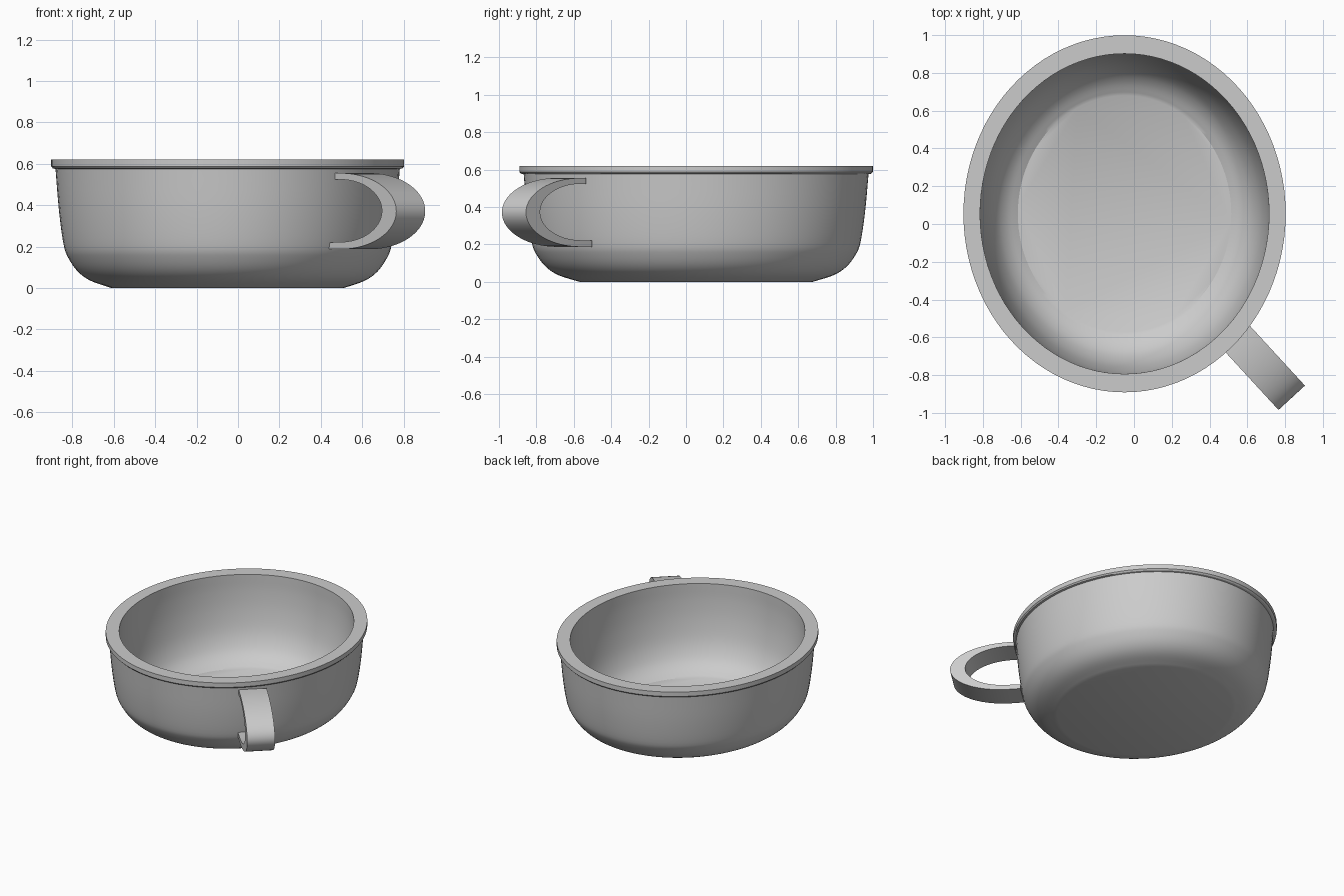
import bpy, bmesh, math
from mathutils import Matrix, Vector

cube = bpy.data.objects.get("Cube")
if cube:
    bpy.data.objects.remove(cube, do_unlink=True)

SEGMENTS = 96
CENTRE = Vector((-0.05, 0.054, 0))
STRETCH = 1.108  # bowl is longer in y than in x

grey = bpy.data.materials.new("light_grey")
grey.use_nodes = True
colour = (0.6, 0.6, 0.6, 1)
grey.diffuse_color = colour
grey.node_tree.nodes["Principled BSDF"].inputs["Base Color"].default_value = colour


def finish(name, bm, recalc=False):
    if recalc:
        bmesh.ops.recalc_face_normals(bm, faces=bm.faces)
    mesh = bpy.data.meshes.new(name)
    bm.to_mesh(mesh)
    bm.free()
    mesh.materials.append(grey)
    obj = bpy.data.objects.new(name, mesh)
    bpy.context.collection.objects.link(obj)
    bpy.ops.object.select_all(action='DESELECT')
    obj.select_set(True)
    bpy.context.view_layer.objects.active = obj
    bpy.ops.object.shade_smooth_by_angle(angle=math.radians(30))
    return obj


def smooth_path(points, steps=4):
    """Catmull-Rom curve through the points."""
    p = [Vector(q) for q in points]
    p = [2 * p[0] - p[1]] + p + [2 * p[-1] - p[-2]]
    out = []
    for a, b, c, d in zip(p, p[1:], p[2:], p[3:]):
        for i in range(steps):
            t = i / steps
            out.append(0.5 * (2 * b + (c - a) * t + (2 * a - 5 * b + 4 * c - d) * t * t
                              + (3 * b - a - 3 * c + d) * t ** 3))
    return out + [p[-2]]


def lathe(name, profile, cap_start=False, cap_end=False):
    """Turn a radius/height profile into an oval vessel wall."""
    bm = bmesh.new()
    rings = []
    for r, z in profile:
        rings.append([bm.verts.new(CENTRE + Vector((r * math.cos(a), r * STRETCH * math.sin(a), z)))
                      for a in (math.tau * i / SEGMENTS for i in range(SEGMENTS))])
    for low, high in zip(rings, rings[1:]):
        for i in range(SEGMENTS):
            j = (i + 1) % SEGMENTS
            bm.faces.new((low[i], low[j], high[j], high[i]))
    if cap_start:
        bm.faces.new(rings[0][::-1])
    if cap_end:
        bm.faces.new(rings[-1])
    return finish(name, bm)


# Outer wall with the flat base
lathe("bowl_outside", smooth_path([(0.563, 0), (0.663, 0.035), (0.725, 0.08), (0.77, 0.145),
                                   (0.793, 0.21), (0.815, 0.37), (0.832, 0.575)]), cap_start=True)

# Inner wall, running down to the flat floor
lathe("bowl_inside", smooth_path([(0.765, 0.62), (0.763, 0.5), (0.75, 0.36), (0.722, 0.22),
                                  (0.68, 0.12), (0.63, 0.06), (0.565, 0.018)]), cap_end=True)

# Overhanging rim
lathe("rim", [(0.832, 0.575), (0.845, 0.578), (0.853, 0.587), (0.853, 0.62), (0.765, 0.62)])

# Handle: flat band between two half ellipses, thicker at its outermost point
WIDTH, STEPS = 0.19, 40
bm = bmesh.new()
outer = [(-0.48, 0.187)]
inner = [(-0.48, 0.22)]
for i in range(STEPS + 1):
    a = math.pi * (i / STEPS - 0.5)
    outer.append((-0.40 + 0.40 * math.cos(a), 0.371 + 0.184 * math.sin(a)))
    inner.append((-0.40 + 0.297 * math.cos(a), 0.373 + 0.151 * math.sin(a)))
outer.append((-0.437, 0.555))
inner.append((-0.437, 0.524))
sections = []
for (so, zo), (si, zi) in zip(outer, inner):
    sections.append([bm.verts.new((s, w * WIDTH / 2, z))
                     for s, w, z in ((so, -1, zo), (so, 1, zo), (si, 1, zi), (si, -1, zi))])
for a, b in zip(sections, sections[1:]):
    for i in range(4):
        j = (i + 1) % 4
        bm.faces.new((a[i], a[j], b[j], b[i]))
bm.faces.new(sections[0][::-1])
bm.faces.new(sections[-1])
place = Matrix.Translation((0.835, -0.92, 0)) @ Matrix.Rotation(math.radians(-47.4), 4, 'Z')
bm.transform(place)
finish("handle", bm, recalc=True)
